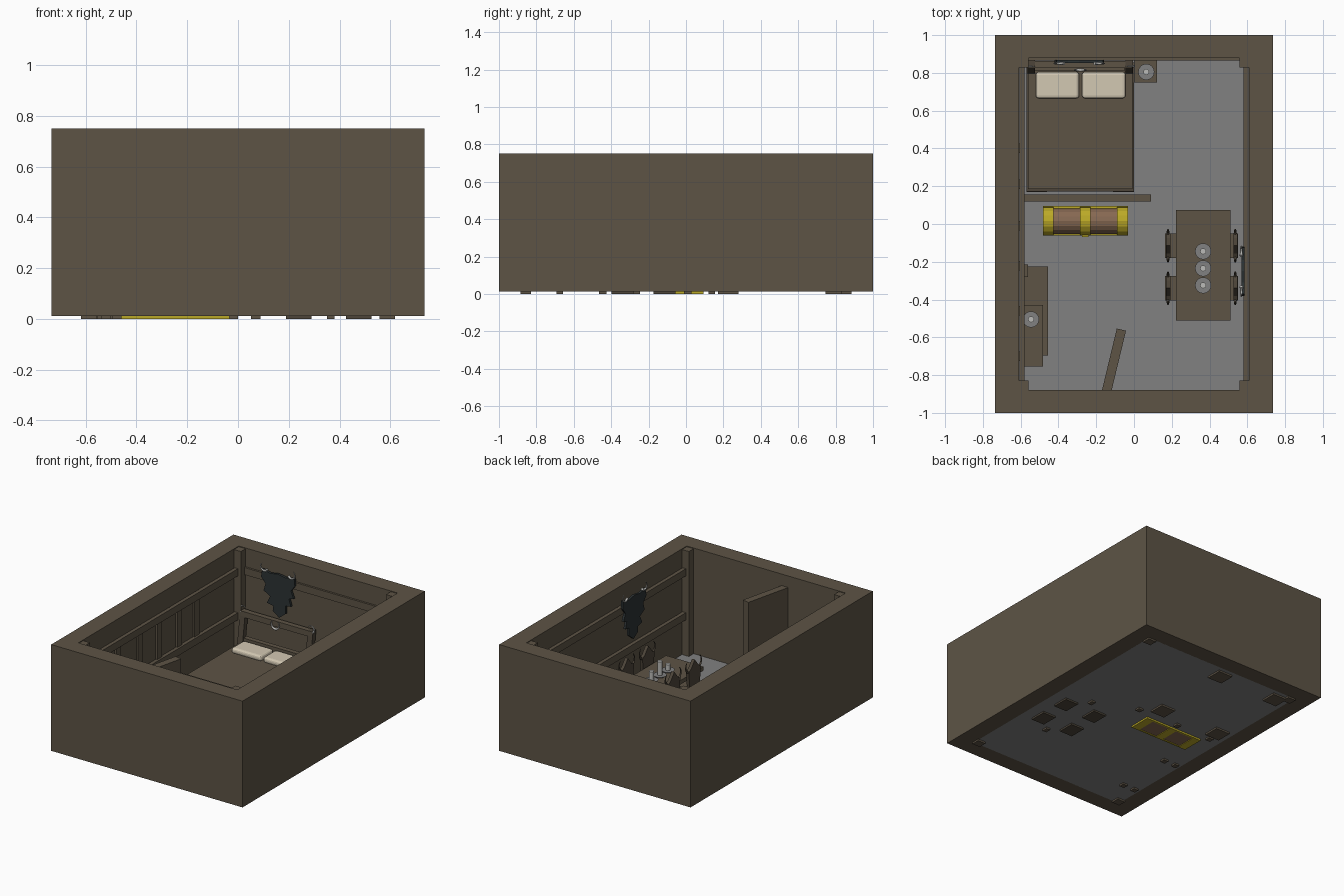
import bpy, bmesh, math
from mathutils import Vector

if "Cube" in bpy.data.objects:
    bpy.data.objects.remove(bpy.data.objects["Cube"])


def mat(name, r, g, b):
    m = bpy.data.materials.new(name)
    m.diffuse_color = (r, g, b, 1)
    m.use_nodes = True
    m.node_tree.nodes["Principled BSDF"].inputs["Base Color"].default_value = m.diffuse_color
    return m


WOOD = mat("wood", .11, .088, .06)
DARK = mat("dark_wood", .075, .06, .042)
STONE = mat("floor_grey", .22, .22, .22)
HIDE = mat("hide_slate", .025, .032, .034)
LINEN = mat("linen", .65, .58, .45)
GOLD = mat("gold", .5, .4, .02)
CHEST = mat("chest_brown", .24, .14, .085)
BONE = mat("bone_grey", .5, .5, .48)
DISH = mat("dish_grey", .22, .22, .22)


def finish(name, bm, m):
    bmesh.ops.recalc_face_normals(bm, faces=bm.faces)
    me = bpy.data.meshes.new(name)
    bm.to_mesh(me)
    bm.free()
    me.materials.append(m)
    o = bpy.data.objects.new(name, me)
    bpy.context.collection.objects.link(o)
    return o


def box(name, x0, x1, y0, y1, z0, z1, m=WOOD, bevel=0):
    bm = bmesh.new()
    bmesh.ops.create_cube(bm, size=1)
    for v in bm.verts:
        v.co = ((x0 + x1) / 2 + v.co.x * (x1 - x0),
                (y0 + y1) / 2 + v.co.y * (y1 - y0),
                (z0 + z1) / 2 + v.co.z * (z1 - z0))
    if bevel:
        bmesh.ops.bevel(bm, geom=bm.edges[:], offset=bevel, segments=3,
                        profile=.5, affect='EDGES')
    return finish(name, bm, m)


def prism(name, pts, a, b, axis, m):
    """Extrude a profile along x ((y, z) points) or y ((x, z) points)."""
    bm = bmesh.new()
    f = bm.faces.new([bm.verts.new((a, p, q) if axis == 'x' else (p, a, q)) for p, q in pts])
    r = bmesh.ops.extrude_face_region(bm, geom=[f])
    d = Vector((b - a, 0, 0)) if axis == 'x' else Vector((0, b - a, 0))
    bmesh.ops.translate(bm, vec=d, verts=[v for v in r['geom'] if isinstance(v, bmesh.types.BMVert)])
    return finish(name, bm, m)


def tube(name, pts, radii, m):
    """Tapered round sweep through a few points, turned into a mesh."""
    c = bpy.data.curves.new(name, 'CURVE')
    c.dimensions = '3D'
    c.bevel_depth = 1
    c.bevel_resolution = 1
    c.use_fill_caps = True
    s = c.splines.new('POLY')
    s.points.add(len(pts) - 1)
    for p, co, r in zip(s.points, pts, radii):
        p.co = (*co, 1)
        p.radius = r
    o = bpy.data.objects.new(name, c)
    bpy.context.collection.objects.link(o)
    c.materials.append(m)
    bpy.ops.object.select_all(action='DESELECT')
    bpy.context.view_layer.objects.active = o
    o.select_set(True)
    bpy.ops.object.convert(target='MESH')
    return o


def horn(name, c, r, a0, a1, u, thick=.009, m=BONE):
    """Tapered arc in the plane spanned by u and z."""
    pts, rad = [], []
    for i in range(8):
        t = i / 7
        a = math.radians(a0 + (a1 - a0) * t)
        pts.append(Vector(c) + Vector(u) * r * math.cos(a) + Vector((0, 0, r * math.sin(a))))
        rad.append(thick * (1 - .8 * t))
    return tube(name, pts, rad, m)


def cone(name, x, y, z0, z1, r0, r1, m, n=16):
    bm = bmesh.new()
    bmesh.ops.create_cone(bm, cap_ends=True, segments=n, radius1=r0, radius2=r1, depth=z1 - z0)
    bmesh.ops.translate(bm, vec=(x, y, (z0 + z1) / 2), verts=bm.verts)
    return finish(name, bm, m)


def candle(name, x, y, z, h):
    cone(name + "_dish", x, y, z, z + .01, .032, .043, DISH)
    cone(name, x, y, z + .01, z + h, .016, .016, BONE, 12)


# walls: one hollow ring
bm = bmesh.new()
rings = [[bm.verts.new((sx * X, sy * Y, z)) for sx, sy in ((-1, -1), (1, -1), (1, 1), (-1, 1))]
         for X, Y, z in ((.735, 1, .012), (.735, 1, .75), (.61, .88, .75), (.61, .88, .012))]
for i in range(4):
    for j in range(4):
        p, q, k = rings[i], rings[(i + 1) % 4], (j + 1) % 4
        bm.faces.new((p[j], p[k], q[k], q[j]))
finish("walls", bm, WOOD)
box("floor", -.612, .612, -.882, .882, .012, .016, STONE)

# timber frame on the walls
for sx in (-1, 1):
    for sy in (-1, 1):
        xs, ys = sorted((sx * .558, sx * .618)), sorted((sy * .828, sy * .885))
        box("corner_post", *xs, *ys, 0, .745)
    xs = sorted((sx * .58, sx * .605))
    for z in (.265, .57):
        box("wall_rail", *xs, -.84, .84, z, z + .05)
for y in (.4, .21, -.01, -.22, -.46, -.7):
    box("wall_slat", -.612, -.595, y - .025, y + .025, .29, .6)
box("back_rail", -.57, .57, .866, .882, .57, .62)

# open door
door = box("door", -.025, .025, 0, .335, .02, .67)
door.location = (-.145, -.885, 0)
door.rotation_euler.z = -math.radians(13.5)

# bed
for x in (-.515, -.055):
    for y in (.225, .80):
        box("bed_leg", x - .055, x + .055, y - .055, y + .055, 0, .06)
box("bed_frame", -.57, 0, .172, .84, .05, .10, DARK)
box("mattress", -.56, -.008, .185, .81, .09, .115)
for x in (-.405, -.16):
    box("pillow", x - .115, x + .115, .665, .805, .11, .15, LINEN, .016)
for x, e in ((-.545, -1), (-.025, 1)):
    prism("headboard_post", [(.79, .06), (.825, .06), (.865, .335), (.83, .335)],
          x - .02, x + .02, 'x', DARK)
    horn("headboard_horn", (x, .835, .345), .025, -80, 140, (e, 0, 0))
box("headboard_rail", -.56, -.01, .825, .862, .295, .335)
box("headboard_panel", -.53, -.05, .81, .845, .06, .16)
for e in (-1, 1):
    horn("headboard_center_horn", (-.285, .815, .315), .03, -90, 50, (e, 0, 0))

# low screen at the foot of the bed
box("screen_panel", -.59, .09, .12, .155, .03, .165)
for x in (-.52, -.25, .07):
    box("screen_foot", x - .018, x + .018, .12, .155, 0, .04)

# nightstand and its candle
box("nightstand", 0, .122, .75, .865, .03, .14)
candle("nightstand_candle", .065, .805, .14, .07)

# chest with rounded lid and bands


def lid(r, z0, zs):
    arc = [(.015 + r * math.cos(math.pi * i / 8), zs + r * math.sin(math.pi * i / 8)) for i in range(9)]
    return [(.015 - r, z0), (.015 + r, z0)] + arc


prism("chest_body", lid(.068, .004, .09), -.475, -.04, 'x', CHEST)
for a, b in ((-.482, -.425), (-.285, -.23), (-.09, -.033)):
    prism("chest_band", lid(.077, 0, .09), a, b, 'x', GOLD)
for y in (-.062, .082):
    for z in (0, .078):
        box("chest_trim", -.482, -.033, y, y + .012, z, z + .018, GOLD)
box("chest_lock", -.275, -.24, -.069, -.055, .06, .11, GOLD)

# table with three candles
box("table_top", .222, .51, -.51, .075, .13, .158)
for y in (.01, -.445):
    box("table_leg", .35, .38, y - .02, y + .02, 0, .135)
box("table_stretcher", .355, .375, -.445, .01, .05, .07)
for y, h in ((-.145, .07), (-.235, .105), (-.325, .05)):
    candle("table_candle", .366, y, .158, h)

# chairs: block seat, pointed back and side horns
for s in (-1, 1):
    for y in (-.115, -.34):
        cx = .358 + s * .118
        box("chair_base", cx - .05, cx + .05, y - .058, y + .058, 0, .03, DARK)
        box("chair_pillar", cx - .03, cx + .03, y - .035, y + .035, .03, .085, DARK)
        xs = sorted((cx - s * .055, cx + s * .075))
        box("chair_seat", *xs, y - .065, y + .065, .08, .105)
        bx = .358 + s * .178
        prism("chair_back", [(y - .055, .1), (y + .055, .1), (y + .066, .22), (y + .04, .235),
                             (y, .285), (y - .04, .235), (y - .066, .22)], bx - .01, bx + .012, 'x', DARK)
        for e in (-1, 1):
            horn("chair_horn", (bx, y + e * .04, .255), .045, -70, 50, (0, e, 0), .009, DARK)

# writing desk with a raised shelf
box("desk_top", -.59, -.455, -.695, -.225, .14, .165)
for x in (-.57, -.478):
    for y in (-.265, -.675):
        box("desk_leg", x - .018, x + .018, y - .018, y + .018, 0, .145)
box("desk_post", -.595, -.562, -.28, -.215, .14, .25)
box("desk_shelf", -.59, -.482, -.755, -.43, .26, .285)
candle("shelf_candle", -.545, -.505, .285, .08)

# hanging hides: jagged outline shared by both walls
OUT = [(-.12, .655), (-.06, .64), (0, .65), (.06, .64), (.125, .655), (.13, .60), (.10, .56),
       (.12, .51), (.085, .50), (.10, .45), (.06, .445), (.06, .39), (.01, .35), (-.04, .385),
       (-.035, .42), (-.085, .43), (-.06, .48), (-.11, .51), (-.095, .56), (-.13, .60)]
prism("back_hide", [(x - .29, z) for x, z in OUT], .852, .868, 'y', HIDE)
prism("side_hide", [(y - .25, z + .01) for y, z in OUT], .57, .586, 'x', HIDE)
for e in (-1, 1):
    horn("back_hide_horn", (-.29 + e * .105, .85, .675), .027, -150, 60, (e, 0, 0))
    horn("side_hide_horn", (.568, -.25 + e * .105, .685), .027, -150, 60, (0, e, 0))
